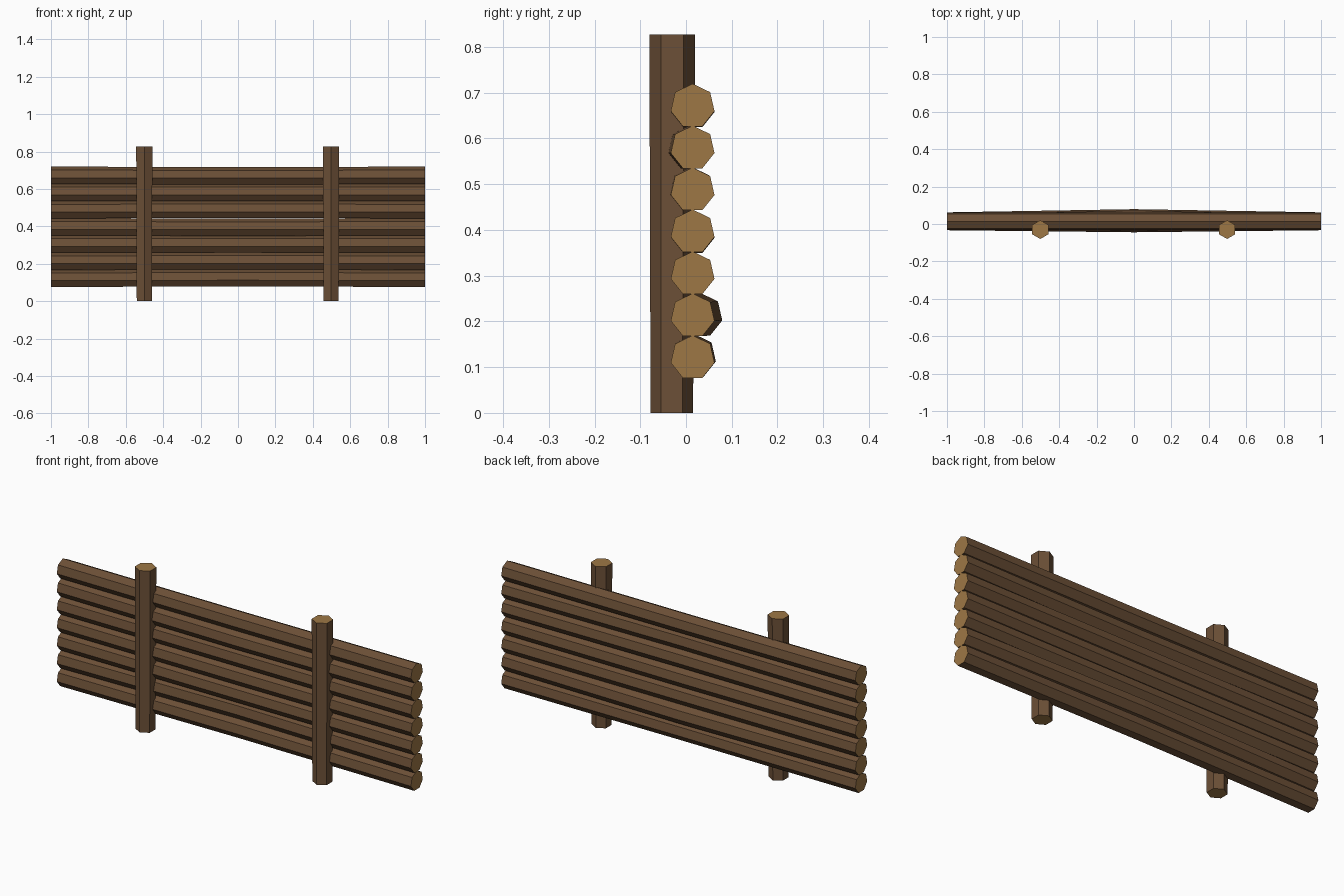
import bpy, bmesh, math
from mathutils import Vector

if "Cube" in bpy.data.objects:
    bpy.data.objects.remove(bpy.data.objects["Cube"])


def material(name, rgb):
    m = bpy.data.materials.new(name)
    m.diffuse_color = (*rgb, 1)
    m.use_nodes = True
    m.node_tree.nodes["Principled BSDF"].inputs["Base Color"].default_value = m.diffuse_color
    return m


bark = material("bark", (0.150, 0.080, 0.038))
cut_wood = material("cut wood", (0.34, 0.185, 0.060))


def log(name, rings, u, v, sides, end_mats):
    """Loft rings of (centre, radius); u, v span the cross-section, first corner on v."""
    bm = bmesh.new()
    loops = []
    for c, r in rings:
        angles = [2 * math.pi * i / sides for i in range(sides)]
        loops.append([bm.verts.new(Vector(c) + r * (math.sin(a) * u + math.cos(a) * v))
                      for a in angles])
    for a, b in zip(loops, loops[1:]):
        for i in range(sides):
            j = (i + 1) % sides
            bm.faces.new((a[i], a[j], b[j], b[i]))
    for loop, mat in ((loops[0], end_mats[0]), (loops[-1], end_mats[1])):
        bm.faces.new(loop).material_index = mat
    bmesh.ops.recalc_face_normals(bm, faces=bm.faces)
    me = bpy.data.meshes.new(name)
    bm.to_mesh(me)
    bm.free()
    me.materials.append(bark)
    me.materials.append(cut_wood)
    bpy.context.collection.objects.link(bpy.data.objects.new(name, me))


X, Y, Z = Vector((1, 0, 0)), Vector((0, 1, 0)), Vector((0, 0, 1))

# Seven stacked rails, each slightly bowed at the middle (dy, dz)
bows = [(0.003, 0.003), (0.017, 0.001), (0, 0), (0, -0.002),
        (-0.003, 0.002), (-0.011, 0), (0, -0.002)]
for k, (dy, dz) in enumerate(bows):
    z = 0.1205 + 0.0917 * k
    log(f"rail_{k + 1}",
        [((-1, 0.0145, z), 0.049), ((0, 0.0145 + dy, z + dz), 0.049), ((1, 0.0145, z), 0.049)],
        Y, Z, 7, (1, 1))

# Two upright posts in front, pale cut tops
for name, x in (("left_post", -0.501), ("right_post", 0.498)):
    log(name, [((x, -0.031, 0), 0.0465), ((x, -0.03, 0.827), 0.05)], X, Y, 6, (1, 1))
